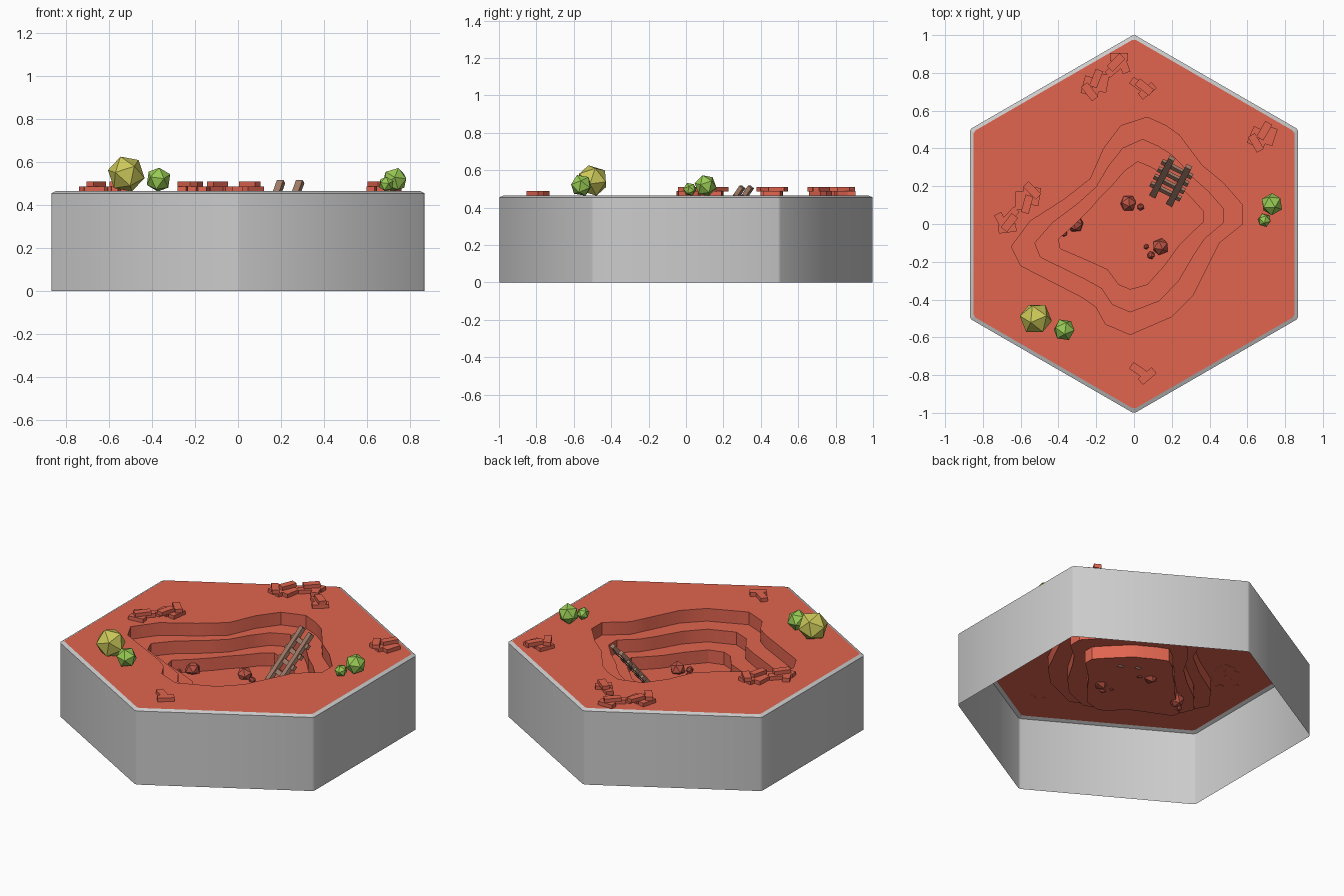
import bpy, bmesh, math
from mathutils import Vector, Matrix

if "Cube" in bpy.data.objects:
    bpy.data.objects.remove(bpy.data.objects["Cube"])

TOP, FLOOR = 0.465, 0.23


def material(name, rgb):
    m = bpy.data.materials.new(name)
    m.diffuse_color = (*rgb, 1)
    m.use_nodes = True
    m.node_tree.nodes["Principled BSDF"].inputs["Base Color"].default_value = m.diffuse_color
    return m


RED = material("clay", (0.75, 0.13, 0.08))
ROCK = material("rock", (0.5, 0.09, 0.06))
WOOD = material("wood", (0.36, 0.2, 0.14))
YELLOW = material("dry_leaf", (0.6, 0.58, 0.1))
GREEN = material("leaf", (0.32, 0.6, 0.09))


def finish(bm, name, mat=None, smooth=None):
    me = bpy.data.meshes.new(name)
    bm.to_mesh(me)
    bm.free()
    ob = bpy.data.objects.new(name, me)
    bpy.context.collection.objects.link(ob)
    if mat:
        me.materials.append(mat)
    if smooth:
        bpy.ops.object.select_all(action='DESELECT')
        ob.select_set(True)
        bpy.context.view_layer.objects.active = ob
        bpy.ops.object.shade_smooth_by_angle(angle=math.radians(smooth))
    return ob


def hex_ring(radius, c=0.01):
    """Pointy hexagon with tiny chamfered corners."""
    corners = [Vector((math.cos(math.radians(90 + 60 * k)), math.sin(math.radians(90 + 60 * k)))) * radius
               for k in range(6)]
    pts = []
    for k, p in enumerate(corners):
        pts.append(p + (corners[k - 1] - p).normalized() * c)
        pts.append(p + (corners[(k + 1) % 6] - p).normalized() * c)
    return pts


def add_loop(bm, pts, z):
    return [bm.verts.new((p[0], p[1], z)) for p in pts]


def bridge(bm, a, b):
    n = len(a)
    for i in range(n):
        bm.faces.new((a[i], a[(i + 1) % n], b[(i + 1) % n], b[i]))


def loop_edges(bm, a):
    out = []
    for i in range(len(a)):
        pair = (a[i], a[(i + 1) % len(a)])
        out.append(bm.edges.get(pair) or bm.edges.new(pair))
    return out


# Hexagonal outer shell, open underneath, with a thin sloping rim
bm = bmesh.new()
rings = [add_loop(bm, hex_ring(r), z) for r, z in ((1.003, 0), (1.003, TOP - 0.01), (0.98, TOP))]
bridge(bm, rings[0], rings[1])
bridge(bm, rings[1], rings[2])
finish(bm, "tile_shell", None, 50)

# Ground with a terraced pit: outer x, y then floor x, y for each contour point
PIT = [(.07, .565, .02, .33), (.17, .52, .09, .30), (.24, .47, .16, .26), (.30, .39, .20, .24),
       (.36, .31, .25, .19), (.47, .22, .31, .13), (.575, .10, .365, .07), (.575, 0, .365, .01),
       (.45, -.10, .30, -.05), (.40, -.20, .24, -.11), (.31, -.38, .16, -.22), (.20, -.49, .07, -.32),
       (-.02, -.585, -.02, -.345), (-.15, -.53, -.08, -.32), (-.20, -.44, -.14, -.24),
       (-.27, -.39, -.25, -.19), (-.60, -.22, -.39, -.13), (-.65, -.12, -.40, -.08),
       (-.55, .015, -.31, 0), (-.37, .13, -.23, .08), (-.23, .24, -.17, .15), (-.16, .40, -.11, .21),
       (-.07, .52, -.05, .28)]
bm = bmesh.new()
step = (TOP - FLOOR) / 3
prev = first = None
for k in range(3):
    t = k / 2
    pts = [(a + (c - a) * t, b + (d - b) * t) for a, b, c, d in PIT]
    upper = add_loop(bm, pts, TOP - k * step)
    lower = add_loop(bm, pts, TOP - (k + 1) * step)
    bridge(bm, upper, lower)
    if prev:
        bridge(bm, prev, upper)
    first = first or upper
    prev = lower
border = add_loop(bm, hex_ring(0.98), TOP)
for edges in (loop_edges(bm, border) + loop_edges(bm, first), loop_edges(bm, prev)):
    bmesh.ops.triangle_fill(bm, use_beauty=True, edges=edges, normal=(0, 0, 1))
bmesh.ops.recalc_face_normals(bm, faces=bm.faces)
if sum(f.normal.z * f.calc_area() for f in bm.faces) < 0:
    bmesh.ops.reverse_faces(bm, faces=bm.faces)
finish(bm, "pit_ground", RED, 30)


def add_box(bm, matrix, size):
    bmesh.ops.create_cube(bm, size=1, matrix=matrix @ Matrix.Diagonal((*size, 1)))


# Flat stone slabs: x, y, layer, angle within each pile
STACK = [(-.045, 0, 0, 75), (.005, -.01, 0, 72), (.045, .01, 0, 80), (.005, .035, 1, 68), (-.03, -.035, 1, -52)]
TAIL = [(.10, .085, 0, 40), (.125, .15, 0, 0), (.15, .11, 0, 110), (.11, .12, 1, 45)]
PAIR = [(-.02, .015, 0, -35), (.025, -.015, 0, 40), (.01, .005, 1, -38)]


def slab_pile(name, x, y, turn, slabs):
    bm = bmesh.new()
    base = Matrix.Translation((x, y, TOP)) @ Matrix.Rotation(math.radians(turn), 4, 'Z')
    for px, py, layer, ang in slabs:
        m = base @ Matrix.Translation((px, py, 0.011 + 0.022 * layer)) @ Matrix.Rotation(math.radians(ang), 4, 'Z')
        add_box(bm, m, (0.095, 0.042, 0.024))
    finish(bm, name, RED)


slab_pile("slabs_back", -.205, .735, 0, STACK + TAIL)
slab_pile("slabs_left", -.565, .14, 187, STACK + TAIL)
slab_pile("slabs_right", .68, .46, -8, STACK)
slab_pile("slabs_back_small", .045, .72, 0, PAIR)
slab_pile("slabs_front_small", .045, -.79, 0, PAIR[:2])


# Faceted bushes and rocks
def ball(name, x, y, z, r, mat):
    bm = bmesh.new()
    m = Matrix.Translation((x, y, z)) @ Matrix.Rotation(x * 9 + y * 5, 4, 'Z') @ Matrix.Rotation(0.4, 4, 'X')
    bmesh.ops.create_icosphere(bm, subdivisions=1, radius=r, matrix=m)
    finish(bm, name, mat)


for x, y, z, r, mat in ((-.52, -.50, .545, .088, YELLOW), (-.37, -.56, .519, .06, GREEN),
                        (.73, .105, .518, .06, GREEN), (.69, .02, .498, .037, GREEN)):
    ball("bush", x, y, z, r, mat)
for x, y, r in ((-.03, .11, .046), (.035, .09, .02), (-.31, 0, .046), (-.37, -.05, .018),
                (.14, -.12, .046), (.09, -.165, .022), (.065, -.12, .015)):
    ball("rock", x, y, FLOOR + r * 0.4, r, ROCK)

# Ladder leaning on the pit wall
foot, head = Vector((.145, .13, FLOOR)), Vector((.245, .325, .51))
along = (head - foot).normalized()
across = Vector((.195, -.10, 0)).normalized()
out = across.cross(along).normalized()
turn = Matrix((across, along, out)).transposed().to_4x4()
bm = bmesh.new()
for side in (-1, 1):
    mid = (foot + head) / 2 + across * 0.05 * side
    add_box(bm, Matrix.Translation(mid) @ turn, (0.034, (head - foot).length, 0.024))
for k in range(4):
    p = foot.lerp(head, 0.2 + 0.2 * k) - out * 0.006
    add_box(bm, Matrix.Translation(p) @ turn, (0.18, 0.028, 0.018))
finish(bm, "ladder", WOOD)
